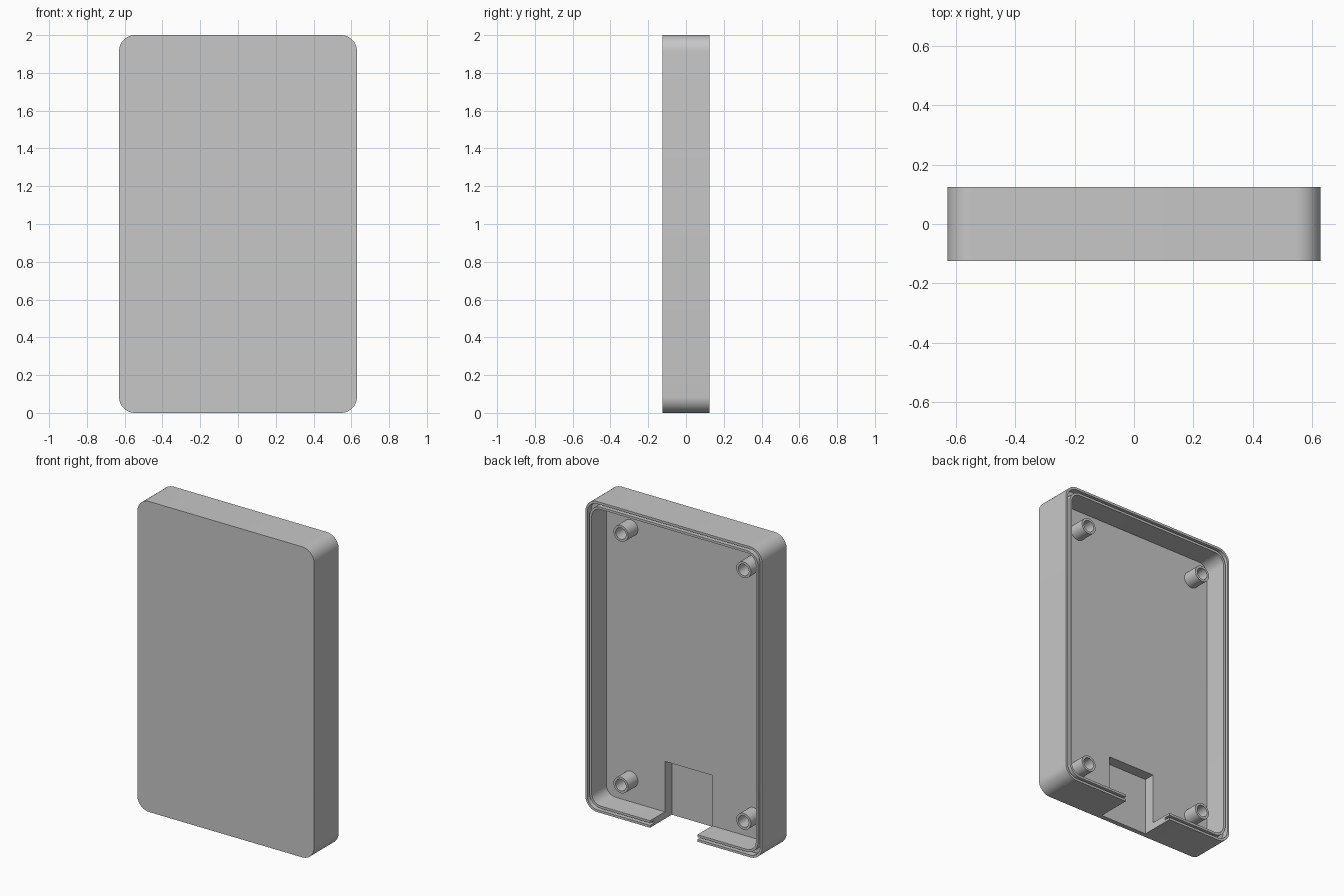
import bpy, bmesh, math
from mathutils import Vector

cube = bpy.data.objects.get("Cube")
if cube:
    bpy.data.objects.remove(cube, do_unlink=True)

grey = bpy.data.materials.new("plain grey")
grey.use_nodes = True
COLOUR = (0.57, 0.57, 0.57, 1)
grey.diffuse_color = COLOUR
grey.node_tree.nodes["Principled BSDF"].inputs["Base Color"].default_value = COLOUR

HALF_W, HALF_H, HALF_D = 0.63, 1.0, 0.125
FLOOR = -0.025      # inside face of the front plate
LIP = 0.015         # width of each lip and of the groove between them


def rounded_loop(half_w, half_h, radius, y, cx=0, cz=0, steps=12):
    """Ring of points round a rounded rectangle in the xz plane."""
    points = []
    for corner, (sx, sz) in enumerate([(1, 1), (-1, 1), (-1, -1), (1, -1)]):
        for i in range(steps):
            a = math.pi / 2 * (corner + i / (steps - 1))
            points.append(Vector((cx + sx * (half_w - radius) + radius * math.cos(a), y,
                                  cz + sz * (half_h - radius) + radius * math.sin(a))))
    return points


def circle_loop(radius, y, cx, cz, sides=32):
    return [Vector((cx + radius * math.cos(2 * math.pi * i / sides), y,
                    cz + radius * math.sin(2 * math.pi * i / sides))) for i in range(sides)]


def loft(name, loops):
    """Join successive rings with quads and cap both ends."""
    bm = bmesh.new()
    rings = [[bm.verts.new(p) for p in loop] for loop in loops]
    for a, b in zip(rings, rings[1:]):
        for i in range(len(a)):
            j = (i + 1) % len(a)
            bm.faces.new((a[i], a[j], b[j], b[i]))
    bm.faces.new(rings[0])
    bm.faces.new(rings[-1])
    bmesh.ops.recalc_face_normals(bm, faces=bm.faces[:])
    mesh = bpy.data.meshes.new(name)
    bm.to_mesh(mesh)
    bm.free()
    mesh.materials.append(grey)
    obj = bpy.data.objects.new(name, mesh)
    bpy.context.collection.objects.link(obj)
    return obj


def activate(obj):
    bpy.ops.object.select_all(action='DESELECT')
    obj.select_set(True)
    bpy.context.view_layer.objects.active = obj


def smooth(obj):
    activate(obj)
    bpy.ops.object.shade_smooth_by_angle(angle=math.radians(30))


# Case shell: outer wall, grooved rim, inner wall and floor in one sweep
groove = HALF_D - 0.04
profile = [(0, -HALF_D), (0, HALF_D), (LIP, HALF_D), (LIP, groove),
           (2 * LIP, groove), (2 * LIP, HALF_D), (3 * LIP, HALF_D), (3 * LIP, FLOOR)]
case = loft("case_shell", [
    rounded_loop(HALF_W - inset, HALF_H - inset,
                 0.085 - inset if inset < 2 * LIP else 0.11 - inset, y)
    for inset, y in profile])

# Cable notch through the bottom wall, with a recess in the front plate
bpy.ops.mesh.primitive_cube_add(size=1, location=(0, 0.0525, 0 - HALF_H + 0.135))
cutter = bpy.context.object
cutter.name = "notch_cutter"
cutter.scale = (0.336, 0.295, 0.47)
cutter.hide_render = True
cutter.data.materials.append(grey)
notch = case.modifiers.new("notch", 'BOOLEAN')
notch.operation = 'DIFFERENCE'
notch.solver = 'EXACT'
notch.object = cutter
bpy.context.view_layer.update()
activate(case)
bpy.ops.object.modifier_apply(modifier=notch.name)
bpy.data.objects.remove(cutter, do_unlink=True)
case.location.z = HALF_H
smooth(case)

# Hollow screw posts near the four corners
for x, side in ((0.412, "left"), (-0.463, "right")):
    for z, level in ((0.19, "lower"), (1.81, "upper")):
        post = loft(f"screw_post_{level}_{side}", [
            circle_loop(r, y, x, z) for r, y in
            ((0.052, FLOOR - 0.01), (0.052, 0.075), (0.037, 0.075), (0.037, FLOOR + 0.002))])
        smooth(post)
